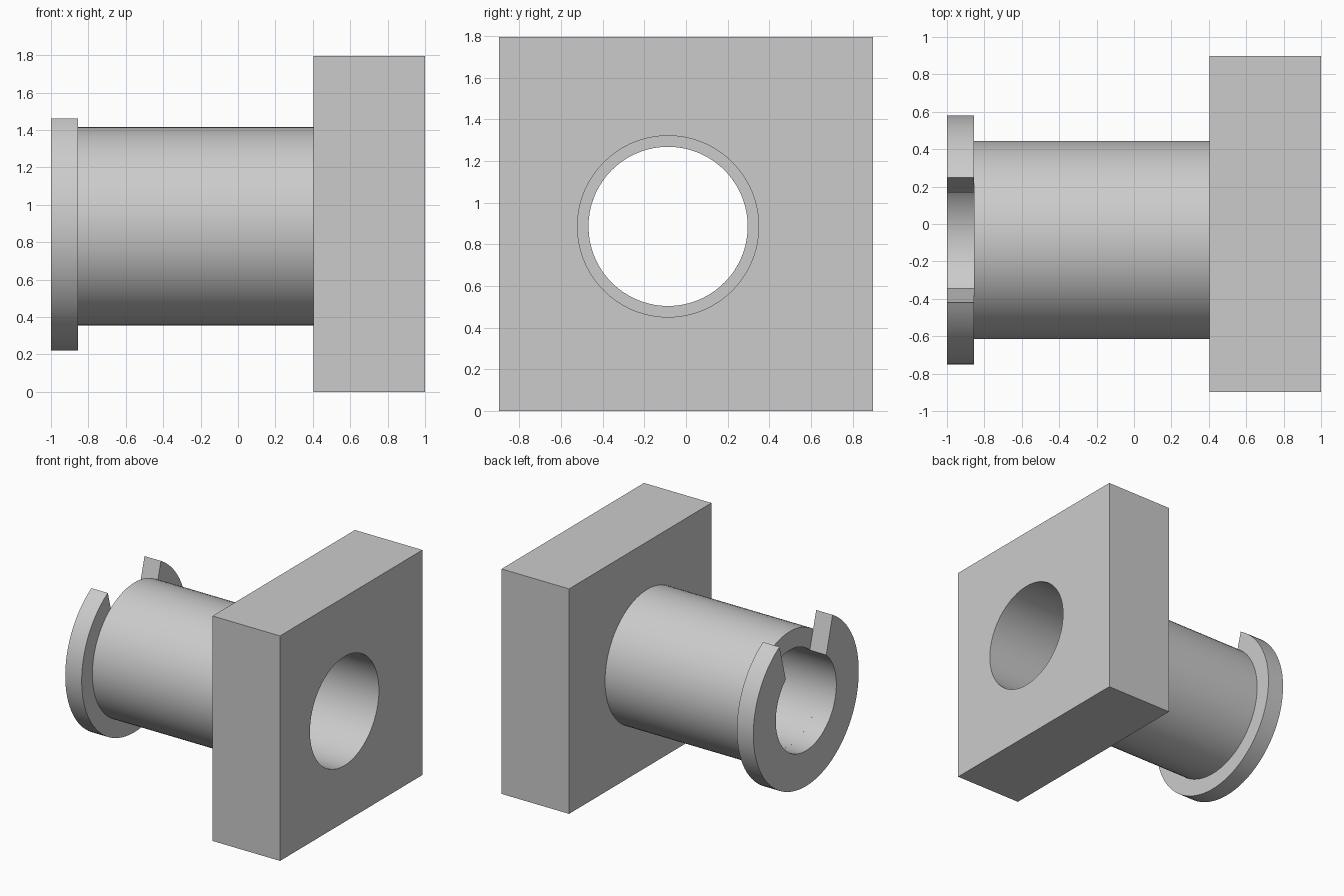
import bpy, bmesh, math
from math import sin, cos, pi, asin

cube = bpy.data.objects.get("Cube")
if cube:
    bpy.data.objects.remove(cube, do_unlink=True)

AXIS_Y, AXIS_Z = -0.086, 0.886   # shared bore axis, along x
SEGMENTS = 72

grey = bpy.data.materials.new("plain_grey")
grey.use_nodes = True
grey.diffuse_color = (0.6, 0.6, 0.6, 1)
grey.node_tree.nodes["Principled BSDF"].inputs["Base Color"].default_value = (0.6, 0.6, 0.6, 1)


def add_object(name, bm):
    bmesh.ops.recalc_face_normals(bm, faces=bm.faces)
    mesh = bpy.data.meshes.new(name)
    bm.to_mesh(mesh)
    bm.free()
    mesh.materials.append(grey)
    obj = bpy.data.objects.new(name, mesh)
    bpy.context.collection.objects.link(obj)
    return obj


def smooth(obj):
    bpy.ops.object.select_all(action='DESELECT')
    obj.select_set(True)
    bpy.context.view_layer.objects.active = obj
    bpy.ops.object.shade_smooth_by_angle(angle=math.radians(30))


def ring(name, r_in, r_out, x0, x1, half_gap_in=0.0, half_gap_out=0.0):
    """Tube along x; the half gaps are the half widths of a slot at the top."""
    bm = bmesh.new()
    corners = [(r_in, x0), (r_out, x0), (r_out, x1), (r_in, x1)]
    is_open = half_gap_out > 0
    sections = []
    for i in range(SEGMENTS + (1 if is_open else 0)):
        section = []
        for r, x in corners:
            gap = asin((half_gap_in if r == r_in else half_gap_out) / r)
            a = gap + (2 * pi - 2 * gap) * i / SEGMENTS
            section.append(bm.verts.new((x, AXIS_Y + r * sin(a), AXIS_Z + r * cos(a))))
        sections.append(section)
    pairs = list(zip(sections, sections[1:]))
    if is_open:
        bm.faces.new(sections[0])
        bm.faces.new(sections[-1])
    else:
        pairs.append((sections[-1], sections[0]))
    for a, b in pairs:
        for k in range(4):
            n = (k + 1) % 4
            bm.faces.new((a[k], a[n], b[n], b[k]))
    obj = add_object(name, bm)
    smooth(obj)
    return obj


# Square block with the wider bore
bm = bmesh.new()
bmesh.ops.create_cube(bm, size=1)
bmesh.ops.scale(bm, vec=(0.596, 1.796, 1.796), verts=bm.verts)
bmesh.ops.translate(bm, vec=(0.702, 0, 0.898), verts=bm.verts)
block = add_object("mounting_block", bm)

bm = bmesh.new()
bmesh.ops.create_circle(bm, cap_ends=True, radius=0.435, segments=SEGMENTS)
for v in bm.verts:
    v.co = (0.3, AXIS_Y + v.co.x, AXIS_Z + v.co.y)
side = bmesh.ops.extrude_face_region(bm, geom=bm.faces[:])
bmesh.ops.translate(bm, vec=(0.8, 0, 0),
                    verts=[g for g in side["geom"] if isinstance(g, bmesh.types.BMVert)])
cutter = add_object("bore_cutter", bm)
cutter.hide_render = True

cut = block.modifiers.new("bore", 'BOOLEAN')
cut.operation = 'DIFFERENCE'
cut.solver = 'EXACT'
cut.object = cutter
bpy.context.view_layer.objects.active = block
bpy.ops.object.modifier_apply(modifier=cut.name)
bpy.data.objects.remove(cutter, do_unlink=True)
smooth(block)

# Sleeve and the slotted end flange
ring("sleeve", 0.382, 0.53, -0.855, 0.404)
ring("slotted_flange", 0.382, 0.665, -1.0, -0.855, 0.255, 0.335)
